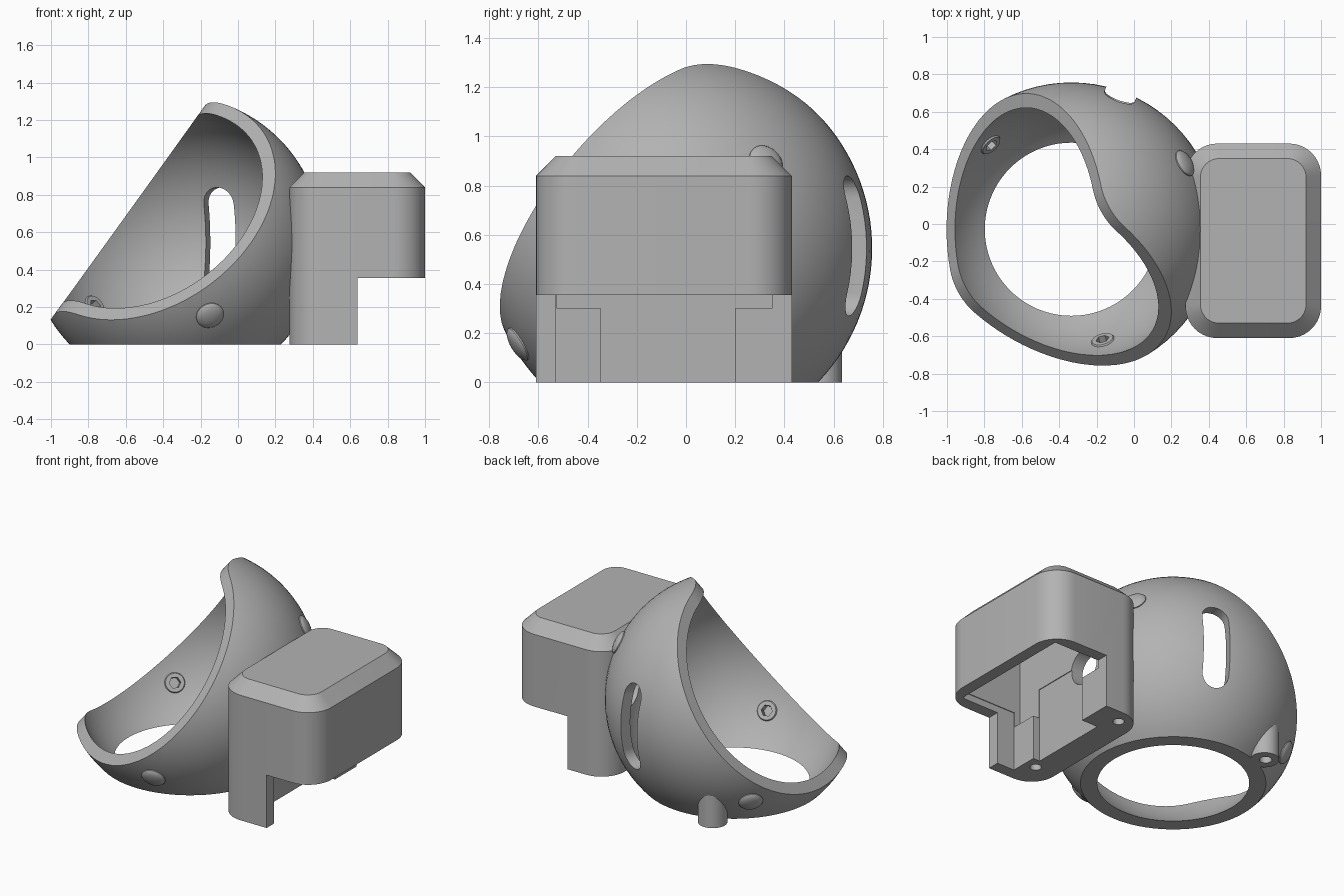
import bpy, bmesh, math
from mathutils import Vector

cube = bpy.data.objects.get("Cube")
if cube:
    bpy.data.objects.remove(cube)

COLOUR = (0.45, 0.45, 0.45, 1)
grey = bpy.data.materials.new("plain_grey")
grey.use_nodes = True
grey.diffuse_color = COLOUR
grey.node_tree.nodes["Principled BSDF"].inputs["Base Color"].default_value = COLOUR

CENTRE = Vector((-0.335, -0.028, 0.545))
R_OUT, R_IN = 0.785, 0.715


def finish(bm, name):
    bmesh.ops.recalc_face_normals(bm, faces=bm.faces)
    mesh = bpy.data.meshes.new(name)
    bm.to_mesh(mesh)
    bm.free()
    mesh.materials.append(grey)
    ob = bpy.data.objects.new(name, mesh)
    bpy.context.collection.objects.link(ob)
    return ob


def loft(name, rings):
    """Closed solid through rings of equal point count."""
    bm = bmesh.new()
    rows = [[bm.verts.new(p) for p in ring] for ring in rings]
    n = len(rows[0])
    for a, b in zip(rows, rows[1:]):
        for i in range(n):
            bm.faces.new((a[i], a[(i + 1) % n], b[(i + 1) % n], b[i]))
    bm.faces.new(rows[0])
    bm.faces.new(rows[-1])
    return finish(bm, name)


def box(name, lo, hi):
    (x0, y0, z0), (x1, y1, z1) = lo, hi
    return loft(name, [[(x0, y0, z), (x1, y0, z), (x1, y1, z), (x0, y1, z)] for z in (z0, z1)])


def ball(name, radius):
    bm = bmesh.new()
    bmesh.ops.create_uvsphere(bm, u_segments=40, v_segments=24, radius=radius)
    bmesh.ops.translate(bm, verts=bm.verts, vec=CENTRE)
    return finish(bm, name)


def turned(name, profile, start, axis, sides=32):
    """Solid of revolution: (radius, distance) pairs along an axis."""
    rot = Vector(axis).to_track_quat('Z', 'Y').to_matrix()
    turns = [2 * math.pi * i / sides for i in range(sides)]
    return loft(name, [[Vector(start) + rot @ Vector((r * math.cos(a), r * math.sin(a), d))
                        for a in turns] for r, d in profile])


def rounded_rect(x0, x1, y0, y1, r, z, steps=10):
    pts = []
    corners = [(x1 - r, y1 - r), (x0 + r, y1 - r), (x0 + r, y0 + r), (x1 - r, y0 + r)]
    for k, (cx, cy) in enumerate(corners):
        for i in range(steps + 1):
            a = math.pi / 2 * (k + i / steps)
            pts.append((cx + r * math.cos(a), cy + r * math.sin(a), z))
    return pts


def activate(ob):
    bpy.ops.object.select_all(action='DESELECT')
    ob.select_set(True)
    bpy.context.view_layer.objects.active = ob


def combine(target, tool, operation='DIFFERENCE'):
    """Apply a boolean and throw the tool away."""
    activate(target)
    mod = target.modifiers.new("combine", 'BOOLEAN')
    mod.operation, mod.solver, mod.object = operation, 'EXACT', tool
    bpy.ops.object.modifier_apply(modifier="combine")
    bpy.data.objects.remove(tool)


def smooth(ob):
    activate(ob)
    bpy.ops.object.shade_smooth_by_angle(angle=math.radians(28))


def sphere_arc(radius, steps=40):
    """Profile from near the top of a sphere down to the ground."""
    first, last = 0.2, math.acos(-CENTRE.z / radius)
    angles = [first + (last - first) * i / steps for i in range(steps + 1)]
    return [(radius * math.sin(a), radius * math.cos(a)) for a in angles]


# Hollow round shell, open at the bottom
shell = turned("socket_shell", sphere_arc(R_IN) + sphere_arc(R_OUT)[::-1], CENTRE, (0, 0, 1), 80)

# Rim: two slanted planes meeting in a rounded ridge
turn = math.radians(29.5)
across = Vector((math.sin(turn), -math.cos(turn), 0))
up = Vector((-math.cos(turn) * 0.77, -math.sin(turn) * 0.77, 0.638)).normalized()
along = up.cross(across)
half, fillet, offset = math.radians(23.7), 0.32, 0.3
base = (offset - fillet) / math.cos(half)
angles = [-half + 2 * half * i / 20 for i in range(21)]
arc = [(fillet * math.sin(a), base + fillet * math.cos(a)) for a in angles]
end_x = arc[-1][0] + 2 * math.cos(half)
end_y = arc[-1][1] - 2 * math.sin(half)
section = [(-end_x, -2), (-end_x, end_y)] + arc + [(end_x, end_y), (end_x, -2)]
ridge = loft("ridge_trim", [[CENTRE + across * p + up * q + along * s for p, q in section]
                            for s in (-2, 2)])
combine(shell, ridge, 'INTERSECT')

# Upright slot through the back of the shell
angle = math.radians(70)
out = Vector((math.cos(angle), math.sin(angle), 0))
side = Vector((-out.y, out.x, 0))
slot = []
for k, zc in enumerate((0.75, 0.36)):
    for i in range(13):
        a = math.pi * (k + i / 12)
        slot.append((0.085 * math.cos(a), zc + 0.09 * math.sin(a)))
foot = Vector((CENTRE.x, CENTRE.y, 0))
combine(shell, loft("slot_cut", [[foot + out * d + side * p + Vector((0, 0, z)) for p, z in slot]
                                 for d in (0.4, 1.0)]))

# Side housing with chamfered lid
X0, X1, Y0, Y1 = 0.275, 1.0, -0.61, 0.43
housing = loft("housing", [
    rounded_rect(X0, X1, Y0, Y1, 0.17, 0),
    rounded_rect(X0, X1, Y0, Y1, 0.17, 0.84),
    rounded_rect(X0 + 0.08, X1 - 0.08, Y0 + 0.08, Y1 - 0.08, 0.1, 0.92)])
pockets = {
    "undercut": ((0.64, -1, -0.1), (1.2, 1, 0.355)),
    "upper_cavity": ((0.465, -0.525, 0.3), (0.92, 0.35, 0.84)),
    "middle_pocket": ((0.46, -0.345, -0.3), (0.91, 0.2, 0.5)),
    "side_pocket": ((0.51, -0.53, -0.2), (0.9, -0.3, 0.4)),
    "end_pocket": ((0.58, 0.15, -0.4), (0.7, 0.6, 0.356)),
}
for name, (lo, hi) in pockets.items():
    combine(housing, box(name, lo, hi))
for x, y in [(0.43, -0.42), (0.4, 0.33)]:
    combine(housing, turned("screw_hole", [(0.035, -0.1), (0.035, 0.15)], (x, y, 0), (0, 0, 1)))

# Small foot lug at the back
lug = turned("foot_lug", [(0.09, 0), (0.09, 0.24)], (-0.58, 0.545, 0), (0, 0, 1))
combine(lug, turned("lug_hole", [(0.038, -0.1), (0.038, 0.12)], (-0.585, 0.55, 0), (0, 0, 1)))

# Housing and lug end inside the shell wall
for part in (housing, lug):
    combine(part, ball("inner_ball", 0.75))

# Cable passage between housing and shell
for part in (housing, shell):
    combine(part, turned("passage_cut", [(0.12, 0), (0.12, 0.35)], (0.2, 0.08, 0.48), (1, 0, 0)))

# Three domed plugs with a hexagonal socket on the inside
directions = [(0.185, -0.655, -0.39), (-0.425, 0.445, -0.335), (0.615, 0.358, 0.355)]
plug_profile = [(0.058, 0.703), (0.062, 0.708), (0.075, 0.75), (0.075, 0.787),
                (0.066, 0.797), (0.045, 0.805), (0.02, 0.81)]
for i, d in enumerate(directions):
    plug = turned("plug_%d" % (i + 1), plug_profile, CENTRE, d)
    for part in (plug, shell):
        combine(part, turned("hex_cut", [(0.036, 0.65), (0.036, 0.76)], CENTRE, d, 6))
    smooth(plug)

for part in (shell, housing, lug):
    smooth(part)
